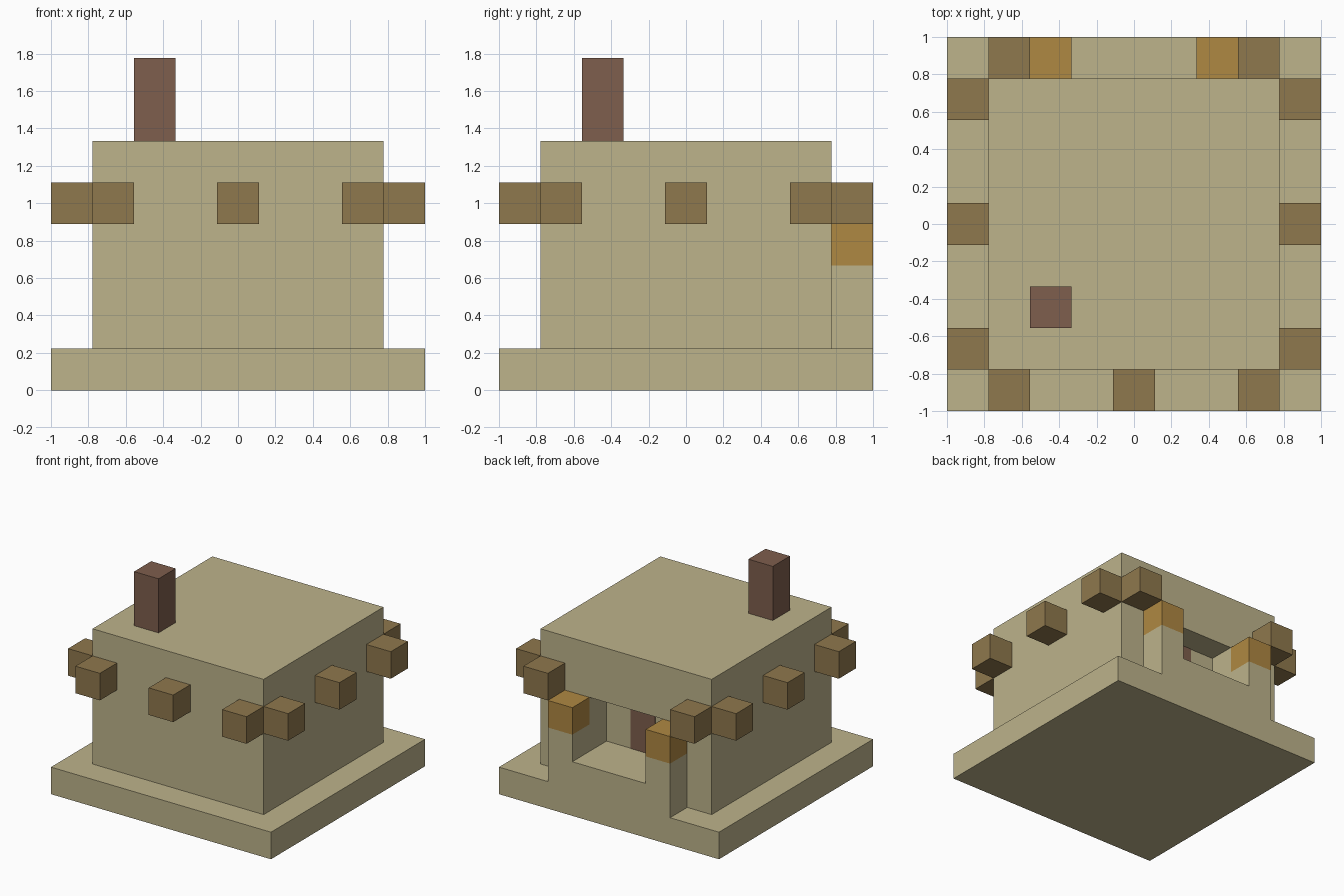
import bpy
import bmesh

default = bpy.data.objects.get("Cube")
if default:
    bpy.data.objects.remove(default, do_unlink=True)

CELLS = 9
U = 2 / CELLS          # size of one block


def linear(c):
    c /= 255
    return c / 12.92 if c <= 0.04045 else ((c + 0.055) / 1.055) ** 2.4


def make_material(name, r, g, b):
    mat = bpy.data.materials.new(name)
    mat.use_nodes = True
    color = (linear(r), linear(g), linear(b), 1)
    mat.diffuse_color = color
    mat.node_tree.nodes["Principled BSDF"].inputs["Base Color"].default_value = color
    return mat


sand = make_material("sandstone", 189, 179, 139)
wood = make_material("beam_wood", 143, 120, 77)
brick = make_material("brown_brick", 126, 94, 77)
amber = make_material("lantern_amber", 175, 136, 66)


def prism(name, profile, y0, y1, mat):
    """Extrude an x-z outline, given in blocks, from y0 to y1."""
    bm = bmesh.new()
    half = CELLS / 2
    verts = [bm.verts.new(((x - half) * U, (y0 - half) * U, z * U)) for x, z in profile]
    face = bm.faces.new(verts)
    ext = bmesh.ops.extrude_face_region(bm, geom=[face])
    moved = [v for v in ext["geom"] if isinstance(v, bmesh.types.BMVert)]
    bmesh.ops.translate(bm, verts=moved, vec=(0, (y1 - y0) * U, 0))
    bmesh.ops.recalc_face_normals(bm, faces=bm.faces)
    mesh = bpy.data.meshes.new(name)
    bm.to_mesh(mesh)
    bm.free()
    obj = bpy.data.objects.new(name, mesh)
    bpy.context.collection.objects.link(obj)
    mesh.materials.append(mat)
    return obj


def box(name, x, y, z, mat):
    outline = [(x[0], z[0]), (x[1], z[0]), (x[1], z[1]), (x[0], z[1])]
    return prism(name, outline, y[0], y[1], mat)


def block(name, x, y, z, mat):
    return box(name, (x, x + 1), (y, y + 1), (z, z + 1), mat)


# Base slab and house body
box("base", (0, 9), (0, 9), (0, 1), sand)
body = box("house_body", (1, 8), (1, 8), (1, 6), sand)

# Doorway recess in the back wall
cutter = box("doorway_cutter", (3, 6), (7, 8.5), (2, 4), sand)
cutter.hide_render = True
cutter.hide_set(True)
cut = body.modifiers.new("doorway", "BOOLEAN")
cut.operation = "DIFFERENCE"
cut.solver = "EXACT"
cut.object = cutter
bpy.context.view_layer.objects.active = body
body.select_set(True)
bpy.ops.object.modifier_apply(modifier=cut.name)
bpy.data.objects.remove(cutter, do_unlink=True)

# Door panel at the back of the recess
box("door", (4, 5), (7, 7.02), (2, 4), brick)

# Porch: raised step between two posts
prism("porch", [(2, 1), (7, 1), (7, 3), (6, 3), (6, 2), (3, 2), (3, 3), (2, 3)], 8, 9, sand)

# Lanterns on the posts
for side, x in (("right", 2), ("left", 6)):
    block(f"lantern_{side}", x, 8, 3, amber)

# Beam ends sticking out of the walls
for i in (1, 4, 7):
    block(f"front_beam_{i}", i, 0, 4, wood)
    block(f"right_beam_{i}", 0, i, 4, wood)
    block(f"left_beam_{i}", 8, i, 4, wood)
    if i != 4:
        block(f"back_beam_{i}", i, 8, 4, wood)

# Chimney
box("chimney", (2, 3), (2, 3), (6, 8), brick)
